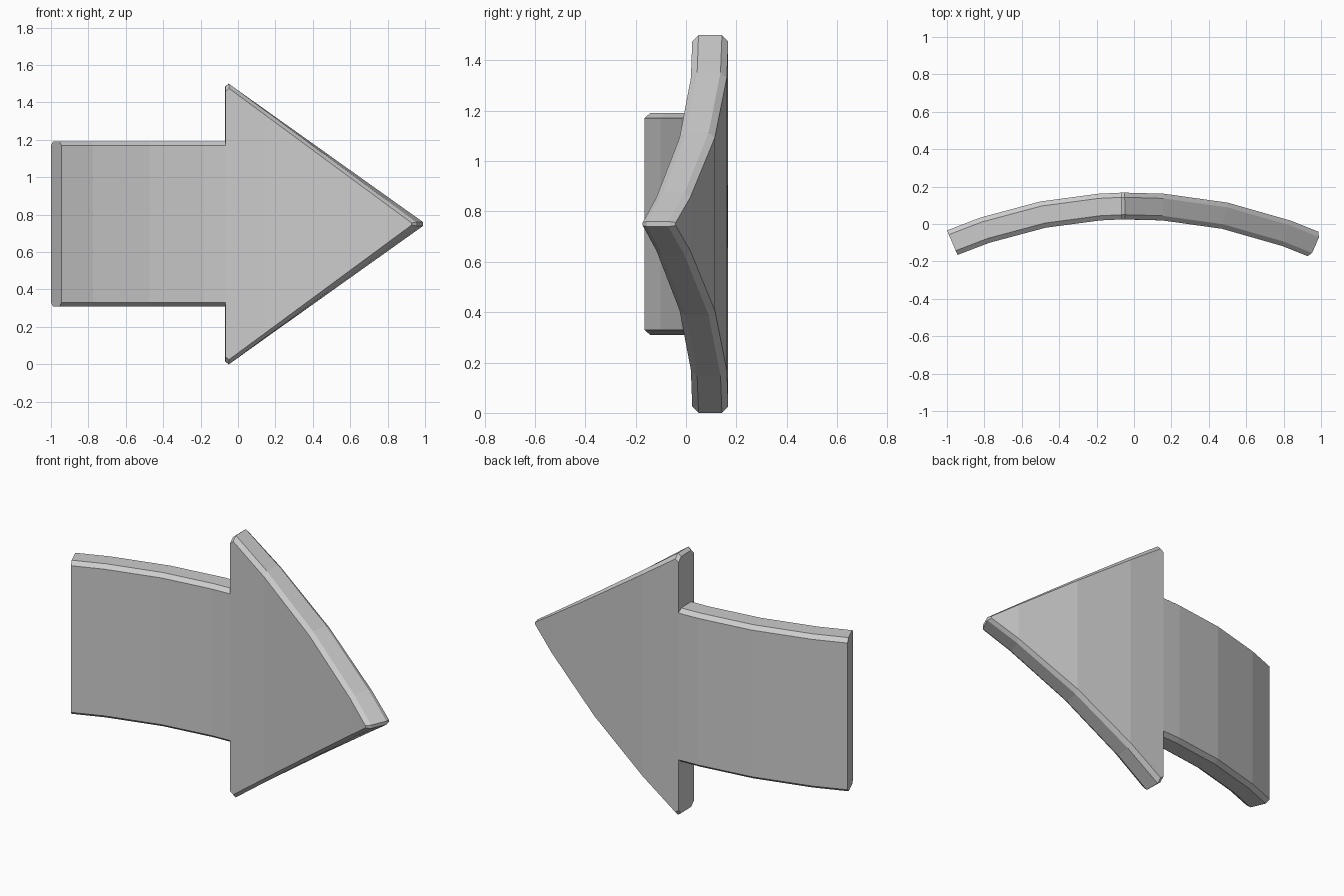
import bpy, bmesh, math
from mathutils import Vector

cube = bpy.data.objects.get("Cube")
if cube:
    bpy.data.objects.remove(cube, do_unlink=True)

RADIUS = 2.5        # radius of the bent back surface
THICK = 0.143
CHAMFER = 0.025
BEND_X = -0.015     # where the bend peaks
PEAK_Y = 0.168
MID_Z = 0.75

# Upper half outlines (x, height above the middle), from the tail to the tip
FULL = [(-1, .44), (-.07, .44), (-.07, .735), (-.05, .75), (1, .01)]
INSET = [(-1, .42), (-.07, .42), (-.07, .71), (-.05, .725), (.985, .006)]

grey = bpy.data.materials.new("grey")
grey.use_nodes = True
colour = (0.6, 0.6, 0.6, 1)
grey.diffuse_color = colour
grey.node_tree.nodes["Principled BSDF"].inputs["Base Color"].default_value = colour

bm = bmesh.new()


def ring(half, depth):
    """Mirror a half outline into a closed ring at a depth below the back."""
    points = half + [(x, -h) for x, h in reversed(half)]
    return [bm.verts.new((x, depth, h)) for x, h in points]


# Flat arrow plate with chamfered long edges
rings = [ring(INSET, 0), ring(FULL, CHAMFER),
         ring(FULL, THICK - CHAMFER), ring(INSET, THICK)]
count = len(rings[0])
for a, b in zip(rings, rings[1:]):
    for i in range(count):
        j = (i + 1) % count
        bm.faces.new((a[i], a[j], b[j], b[i]))
for cap in (rings[0], rings[-1]):
    bm.faces.new((cap[0], cap[1], cap[8], cap[9]))   # shaft
    bm.faces.new(cap[1:9])                           # head

# Cross cuts where the plate folds
for x in (-.82, -.5, -.19, .16, .5, .84):
    bmesh.ops.bisect_plane(bm, geom=bm.verts[:] + bm.edges[:] + bm.faces[:],
                           dist=1e-5, plane_co=(x, 0, 0), plane_no=(1, 0, 0))

# Bend the plate around a vertical axis
for v in bm.verts:
    angle = math.asin((v.co.x - BEND_X) / RADIUS)
    r = RADIUS - v.co.y
    v.co = Vector((BEND_X + r * math.sin(angle),
                   PEAK_Y - RADIUS + r * math.cos(angle),
                   MID_Z + v.co.z))

bmesh.ops.recalc_face_normals(bm, faces=bm.faces[:])
mesh = bpy.data.meshes.new("curved_arrow")
bm.to_mesh(mesh)
bm.free()
mesh.materials.append(grey)
arrow = bpy.data.objects.new("curved_arrow", mesh)
bpy.context.scene.collection.objects.link(arrow)
